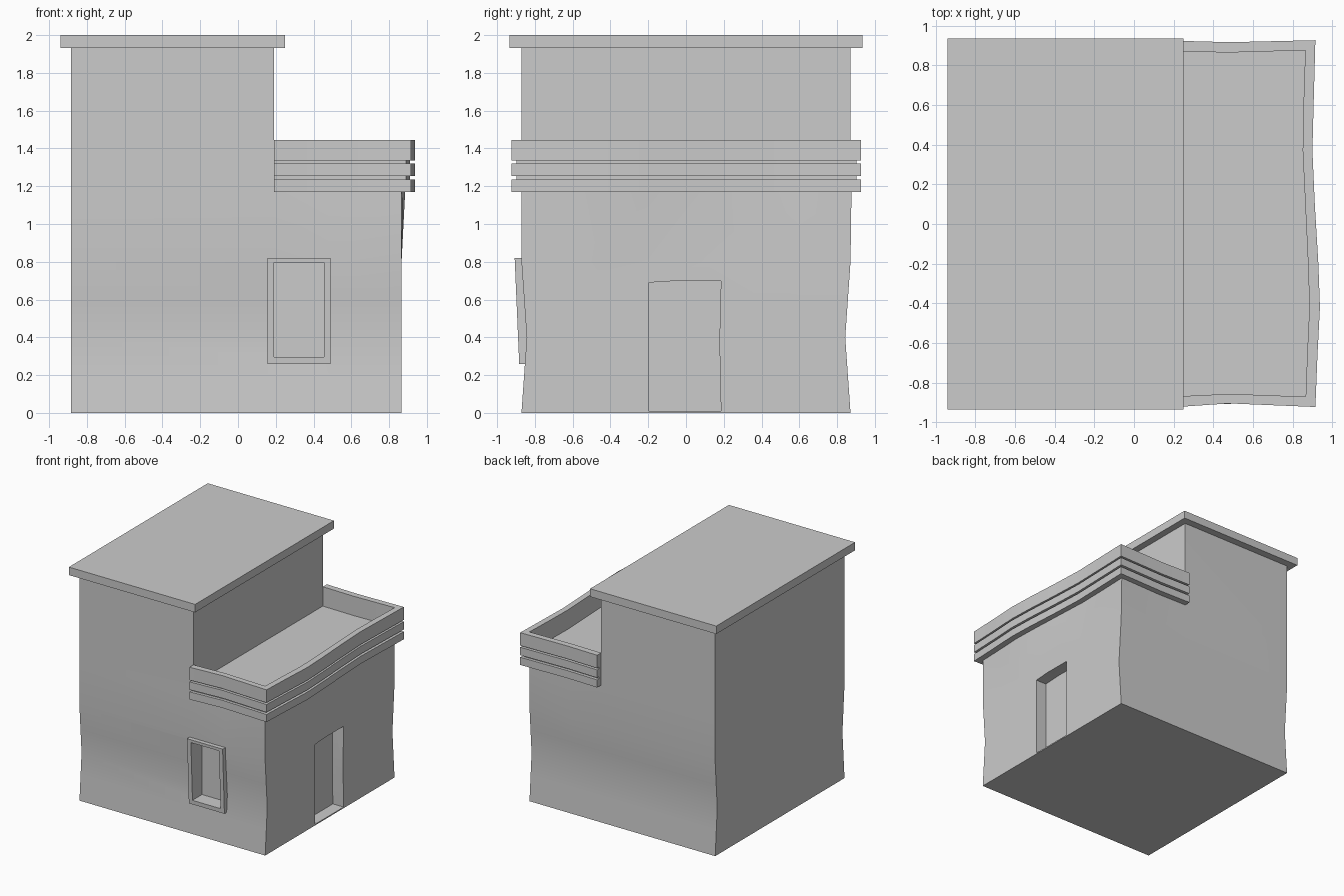
import bpy, bmesh

if "Cube" in bpy.data.objects:
    bpy.data.objects.remove(bpy.data.objects["Cube"])


def finish(bm, name):
    bmesh.ops.recalc_face_normals(bm, faces=bm.faces)
    me = bpy.data.meshes.new(name)
    bm.to_mesh(me)
    bm.free()
    ob = bpy.data.objects.new(name, me)
    bpy.context.collection.objects.link(ob)
    return ob


def activate(ob):
    bpy.ops.object.select_all(action='DESELECT')
    ob.select_set(True)
    bpy.context.view_layer.objects.active = ob


def smooth(ob):
    activate(ob)
    bpy.ops.object.shade_smooth_by_angle(angle=0.5)


def loft(bm, rings, caps=True):
    """Skin a stack of closed rings and return their vertices."""
    vs = [[bm.verts.new(p) for p in r] for r in rings]
    n = len(vs[0])
    for a, b in zip(vs, vs[1:]):
        for i in range(n):
            j = (i + 1) % n
            bm.faces.new((a[i], a[j], b[j], b[i]))
    if caps:
        bm.faces.new(vs[0][::-1])
        bm.faces.new(vs[-1])
    return vs


def prism(name, outline, place, lo, hi):
    bm = bmesh.new()
    loft(bm, [[place(p, d) for p in outline] for d in (lo, hi)])
    return finish(bm, name)


def box(name, a, b):
    outline = [(a[0], a[1]), (b[0], a[1]), (b[0], b[1]), (a[0], b[1])]
    return prism(name, outline, lambda p, d: (p[0], p[1], d), a[2], b[2])


# Wavy plan of the low wing: wall line and outer line of the parapet
WALL = [(.19, -.871), (.48, -.857), (.866, -.871), (.874, -.65), (.885, -.42),
        (.878, -.2), (.864, .1), (.851, .37), (.855, .6), (.864, .876),
        (.48, .865), (.19, .871)]
OUTER = [(.19, -.925), (.48, -.905), (.915, -.923), (.926, -.65), (.938, -.42),
         (.93, -.2), (.912, .1), (.9, .37), (.906, .6), (.915, .927),
         (.48, .917), (.19, .925)]


def wall_ring(z, inset, wave):
    pts = []
    for i, (x, y) in enumerate(WALL):
        sy = (-.871 if i < 3 else .871 if i > 8 else y)
        sx = .866 if 2 <= i <= 9 else x
        px, py = sx + (x - sx) * wave, sy + (y - sy) * wave
        pts.append((px, py * (1 - inset / .871), z))
    return [(-.885, -.871 + inset, z)] + pts + [(-.885, .871 - inset, z)]


# House body: pinched walls, low terrace and tall block in one shell
bm = bmesh.new()
rings = loft(bm, [wall_ring(0, 0, 0), wall_ring(.2, .014, 0), wall_ring(.4, .028, 0),
                  wall_ring(.6, .014, 0), wall_ring(.8, 0, 0), wall_ring(1.17, 0, 1),
                  wall_ring(1.28, 0, 1)], caps=False)
bm.faces.new(rings[0][::-1])
top = rings[-1]
bm.faces.new(top[1:-1])
tall = bm.faces.new((top[0], top[1], top[-2], top[-1]))
ext = bmesh.ops.extrude_face_region(bm, geom=[tall])['geom']
for v in ext:
    if isinstance(v, bmesh.types.BMVert):
        v.co.z = 1.935
if tall.is_valid:
    bm.faces.remove(tall)
bmesh.ops.triangulate(bm, faces=bm.faces)
body = finish(bm, "house_walls")

# Door and window recesses
door = [(-.197, .01), (.185, .01), (.177, .38), (.185, .698), (-.05, .699), (-.197, .69)]
cutters = [prism("door_cutter", door, lambda p, d: (d, p[0], p[1]), .765, 1.0),
           box("window_cutter", (.19, -1, .295), (.455, -.755, .795))]
activate(body)
for c in cutters:
    c.hide_render = True
    m = body.modifiers.new(c.name, 'BOOLEAN')
    m.operation, m.solver, m.object = 'DIFFERENCE', 'EXACT', c
    bpy.ops.object.modifier_apply(modifier=m.name)
for c in cutters:
    bpy.data.objects.remove(c)
smooth(body)

# Flat roof slab
box("roof_slab", (-.94, -.935, 1.932), (.25, .935, 2.0))

# Parapet: three bands with recessed grooves between
GROOVE = [((a[0] + b[0]) / 2, (a[1] + b[1]) / 2) for a, b in zip(WALL, OUTER)]
for name, line, lo, hi in [("parapet_band_low", OUTER, 1.17, 1.235),
                           ("parapet_groove_low", GROOVE, 1.235, 1.253),
                           ("parapet_band_mid", OUTER, 1.253, 1.32),
                           ("parapet_groove_high", GROOVE, 1.32, 1.335),
                           ("parapet_band_top", OUTER, 1.335, 1.445)]:
    smooth(prism(name, line + WALL[::-1], lambda p, d: (p[0], p[1], d), lo, hi))


# Leaning window frame
def frame_ring(x0, x1, z0, z1, front):
    def y(z):
        return -.883 - (z - .26) * .043 if front else -.825
    return [(x0, y(z0), z0), (x1, y(z0), z0), (x1, y(z1), z1), (x0, y(z1), z1)]


bm = bmesh.new()
out, hole = (.155, .49, .26, .82), (.19, .455, .295, .795)
loft(bm, [frame_ring(*out, False), frame_ring(*out, True), frame_ring(*hole, True),
          frame_ring(*hole, False), frame_ring(*out, False)], caps=False)
bmesh.ops.remove_doubles(bm, verts=bm.verts, dist=1e-5)
finish(bm, "window_frame")
